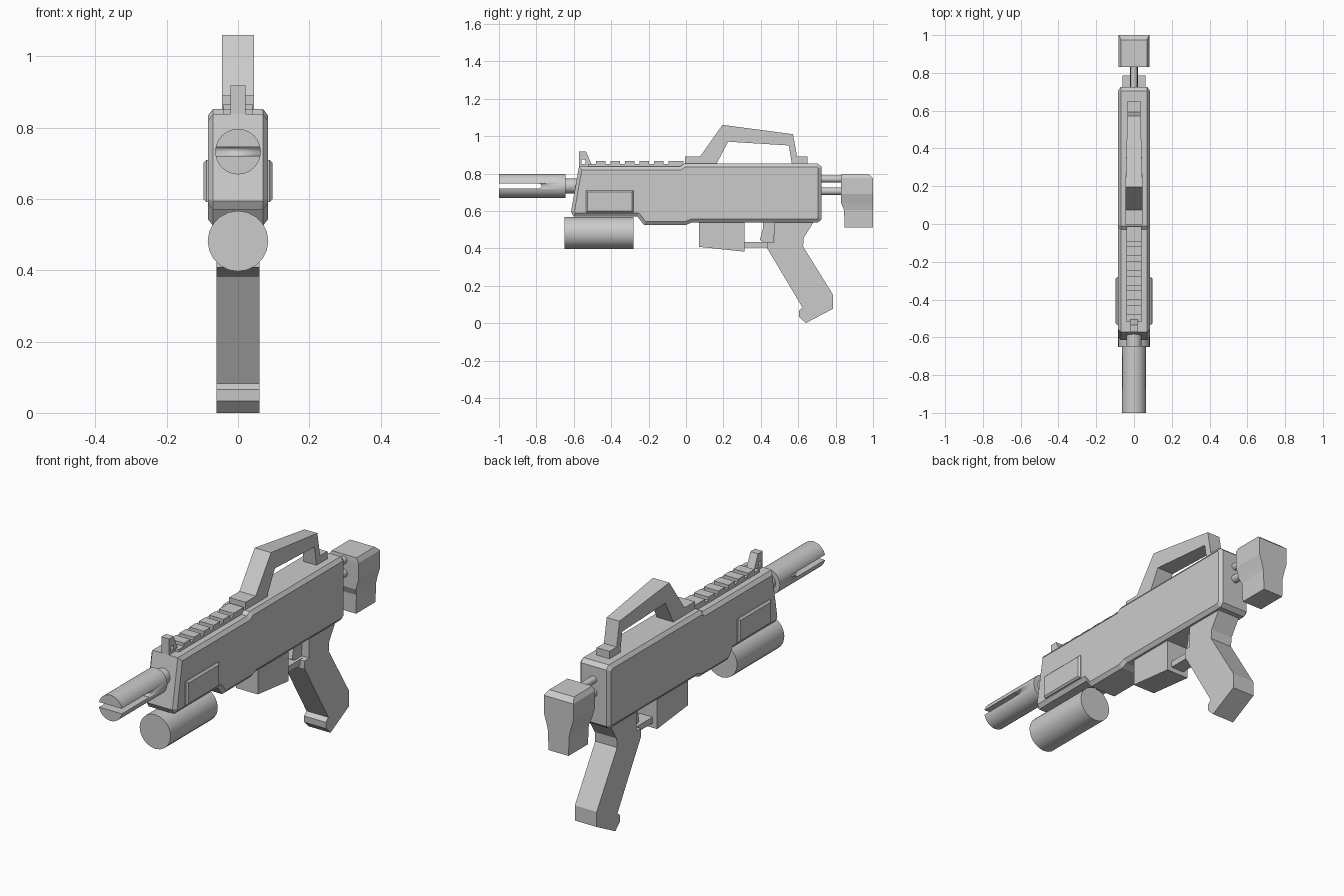
import bpy, bmesh, math
from mathutils import Matrix, Vector

if "Cube" in bpy.data.objects:
    bpy.data.objects.remove(bpy.data.objects["Cube"])

grey = bpy.data.materials.new("light grey")
grey.diffuse_color = (0.6, 0.6, 0.6, 1)
grey.use_nodes = True
grey.node_tree.nodes["Principled BSDF"].inputs["Base Color"].default_value = grey.diffuse_color


def finish(name, bm, smooth=False):
    bmesh.ops.recalc_face_normals(bm, faces=bm.faces)
    me = bpy.data.meshes.new(name)
    bm.to_mesh(me)
    bm.free()
    me.materials.append(grey)
    ob = bpy.data.objects.new(name, me)
    bpy.context.collection.objects.link(ob)
    if smooth:
        bpy.ops.object.select_all(action='DESELECT')
        ob.select_set(True)
        bpy.context.view_layer.objects.active = ob
        bpy.ops.object.shade_smooth_by_angle(angle=math.radians(32))
    return ob


def loft(name, rings):
    """Join equal-length rings of points and cap both ends."""
    bm = bmesh.new()
    vs = [[bm.verts.new(p) for p in ring] for ring in rings]
    n = len(vs[0])
    for a, b in zip(vs, vs[1:]):
        for i in range(n):
            j = (i + 1) % n
            bm.faces.new((a[i], a[j], b[j], b[i]))
    bm.faces.new(vs[0])
    bm.faces.new(vs[-1])
    return finish(name, bm)


def inset(pts, d):
    """Mitred inward offset of a counter-clockwise outline."""
    out = []
    for i, p in enumerate(pts):
        p = Vector(p)
        a = (p - Vector(pts[i - 1])).normalized()
        b = (Vector(pts[(i + 1) % len(pts)]) - p).normalized()
        na, nb = Vector((-a.y, a.x)), Vector((-b.y, b.x))
        out.append(p + (na + nb) * d / (1 + na.dot(nb)))
    return out


def prism(name, pts, hw, bevel=0.0, side=0.0):
    """Side outline (y, z) extruded across x, optionally with chamfered rims."""
    def ring(x, outline):
        return [(x, y, z) for y, z in outline]
    if not bevel:
        return loft(name, [ring(-hw, pts), ring(hw, pts)])
    small, w = inset(pts, bevel), hw - side
    return loft(name, [ring(-hw, small), ring(-w, pts), ring(w, pts), ring(hw, small)])


def box(name, x0, x1, y0, y1, z0, z1):
    return loft(name, [[(x, y0, z0), (x, y1, z0), (x, y1, z1), (x, y0, z1)] for x in (x0, x1)])


def rod(name, r, y0, y1, z, sides=24, x=0.0, axis='Y', turn=0.0):
    bm = bmesh.new()
    bmesh.ops.create_cone(bm, cap_ends=True, segments=sides, radius1=r, radius2=r, depth=y1 - y0)
    rot = Matrix.Rotation(math.pi / 2, 4, 'X' if axis == 'Y' else 'Y')
    mid = (x, (y0 + y1) / 2, z) if axis == 'Y' else x
    bm.transform(Matrix.Translation(mid) @ rot @ Matrix.Rotation(turn, 4, 'Z'))
    return finish(name, bm, True)


def cut(ob, cutter):
    mod = ob.modifiers.new("cut", 'BOOLEAN')
    mod.operation, mod.object, mod.solver = 'DIFFERENCE', cutter, 'EXACT'
    bpy.context.view_layer.objects.active = ob
    bpy.ops.object.modifier_apply(modifier=mod.name)
    bpy.data.objects.remove(cutter)


# Chamfered main body
prism("body", [(-0.615, 0.595), (-0.60, 0.57), (-0.26, 0.57), (-0.225, 0.525), (0.0, 0.525),
               (0.03, 0.538), (0.705, 0.538), (0.725, 0.555), (0.725, 0.835), (0.705, 0.853),
               (-0.01, 0.853), (-0.03, 0.838), (-0.572, 0.838)], 0.084, 0.018, 0.014)

# Raised side panels
panel = [(-0.535, 0.592), (-0.28, 0.592), (-0.28, 0.71), (-0.535, 0.71)]
prism("side_panels", panel, 0.097, 0.008, 0.008)

# Barrel neck and slotted muzzle
rod("barrel_neck", 0.04, -0.66, -0.55, 0.733)
muzzle = rod("muzzle", 0.064, -1.0, -0.645, 0.733)
cut(muzzle, box("slot_cutter", -0.1, 0.1, -1.1, -0.785, 0.721, 0.746))
cut(muzzle, rod("slot_end_cutter", 0.0125, -0.1, 0.1, 0, 12, (0, -0.785, 0.7335), 'X'))

# Tube under the barrel
rod("under_tube", 0.085, -0.65, -0.28, 0.482, 20)

# Top rail with teeth
box("rail_base", -0.04, 0.04, -0.52, 0.0, 0.83, 0.851)
for i in range(6):
    y = -0.48 + i * 0.0775
    box("rail_tooth", -0.04, 0.04, y, y + (0.08 if i == 5 else 0.05), 0.845, 0.867)

# Front sight with a small window
sight = prism("front_sight", [(-0.572, 0.82), (-0.49, 0.82), (-0.505, 0.85), (-0.535, 0.918),
                              (-0.572, 0.918)], 0.021)
cut(sight, box("sight_cutter", -0.1, 0.1, -0.56, -0.537, 0.85, 0.875))

# Carry handle, narrowing towards the rear
handle = prism("carry_handle", [(-0.005, 0.845), (0.16, 0.845), (0.225, 0.97), (0.55, 0.95),
                                (0.567, 0.845), (0.65, 0.845), (0.65, 0.89), (0.594, 0.89),
                                (0.572, 1.01), (0.195, 1.06), (0.075, 0.89), (-0.005, 0.89)], 0.045)
for v in handle.data.vertices:
    if v.co.y > 0.3:
        v.co.x *= 0.78

# Magazine, trigger guard and trigger
prism("magazine", [(0.07, 0.408), (0.312, 0.382), (0.312, 0.545), (0.07, 0.545)], 0.06)
box("trigger_guard", -0.035, 0.035, 0.305, 0.46, 0.405, 0.435)
prism("trigger", [(0.395, 0.445), (0.42, 0.432), (0.47, 0.432), (0.475, 0.545), (0.41, 0.545),
                  (0.412, 0.51)], 0.02)

# Angled pistol grip
prism("grip", [(0.437, 0.395), (0.623, 0.083), (0.603, 0.066), (0.605, 0.034), (0.64, 0.0),
               (0.786, 0.077), (0.786, 0.152), (0.626, 0.41), (0.63, 0.457), (0.685, 0.545),
               (0.472, 0.545), (0.472, 0.435), (0.437, 0.433)], 0.06)

# Stock rods
for z, r in ((0.77, 0.018), (0.705, 0.02)):
    rod("stock_rod", r, 0.70, 0.86, z, 12)

# Shoulder stock, wide above and narrow below: (z, half width, front y, back y)
sections = [(0.51, 0.055, 0.848, 1.0), (0.605, 0.058, 0.845, 1.0), (0.64, 0.066, 0.83, 1.0),
            (0.69, 0.081, 0.83, 1.0), (0.775, 0.081, 0.83, 1.0), (0.797, 0.068, 0.832, 0.975)]
loft("stock", [[(-w, a, z), (w, a, z), (w, b, z), (-w, b, z)] for z, w, a, b in sections])
